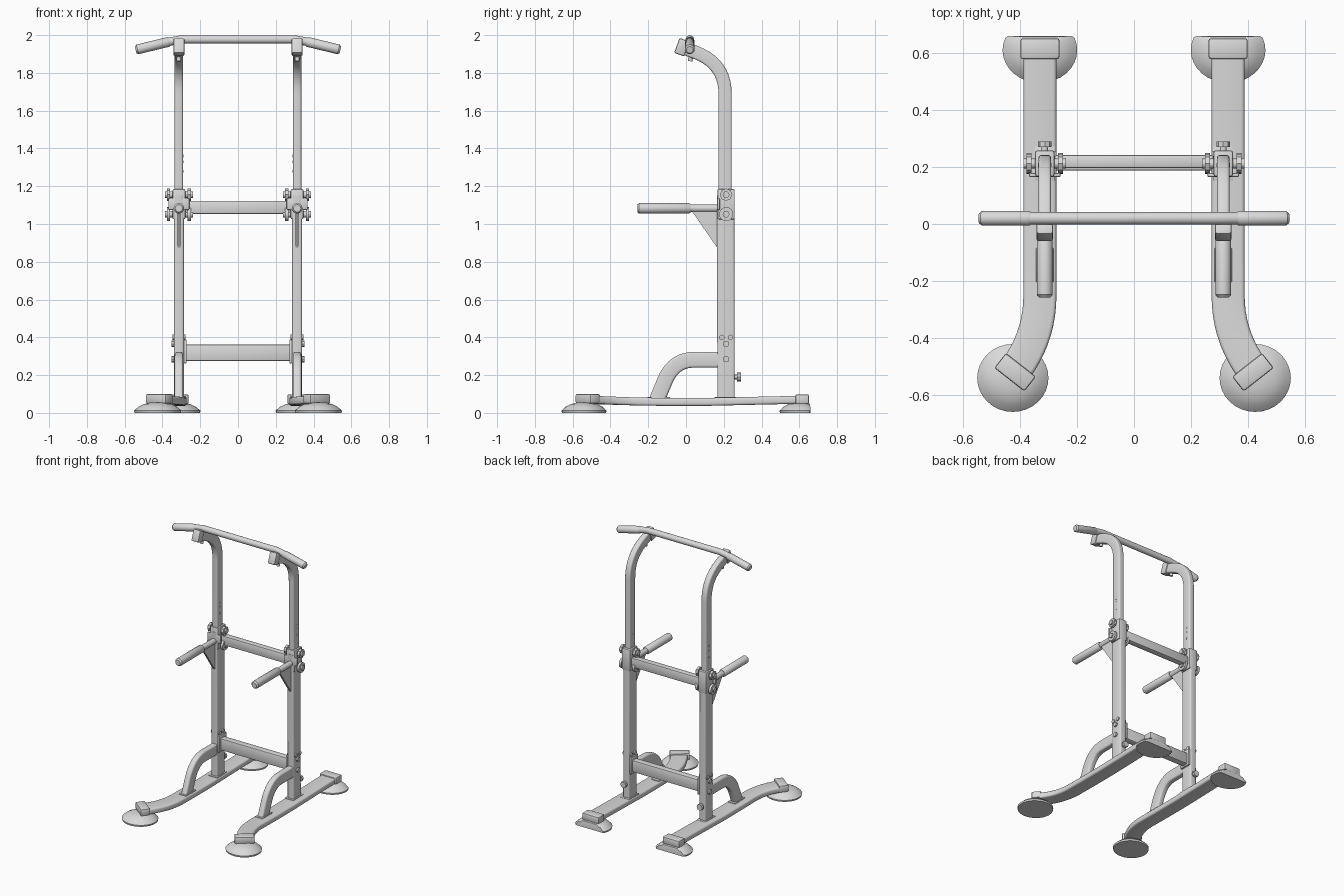
import bpy, bmesh, math
from mathutils import Vector, Matrix

if "Cube" in bpy.data.objects:
    bpy.data.objects.remove(bpy.data.objects["Cube"], do_unlink=True)

GREY = (0.7, 0.7, 0.7, 1)
mat = bpy.data.materials.new("light_grey_metal")
mat.use_nodes = True
mat.diffuse_color = GREY
mat.node_tree.nodes["Principled BSDF"].inputs["Base Color"].default_value = GREY
parts = []


def finish(name, bm):
    bmesh.ops.recalc_face_normals(bm, faces=bm.faces)
    me = bpy.data.meshes.new(name)
    bm.to_mesh(me)
    bm.free()
    me.materials.append(mat)
    ob = bpy.data.objects.new(name, me)
    bpy.context.collection.objects.link(ob)
    parts.append(ob)
    return ob


def rounded_rect(w, h, r, n=3):
    pts = []
    for k, (sx, sy) in enumerate([(1, 1), (-1, 1), (-1, -1), (1, -1)]):
        for i in range(n + 1):
            a = (k + i / n) * math.pi / 2
            pts.append((sx * (w / 2 - r) + r * math.cos(a),
                        sy * (h / 2 - r) + r * math.sin(a)))
    return pts


def circle(r, n=20):
    return [(r * math.cos(2 * math.pi * i / n), r * math.sin(2 * math.pi * i / n))
            for i in range(n)]


def bend(a, corner, b, n=10):
    """Smooth curve from a to b, pulled towards the corner."""
    a, c, b = Vector(a), Vector(corner), Vector(b)
    return [a * (1 - t) ** 2 + c * 2 * t * (1 - t) + b * t * t
            for t in (i / n for i in range(n + 1))]


def skin(bm, rings):
    loops = [[bm.verts.new(p) for p in ring] for ring in rings]
    n = len(loops[0])
    for lo, hi in zip(loops, loops[1:]):
        for i in range(n):
            bm.faces.new((lo[i], lo[(i + 1) % n], hi[(i + 1) % n], hi[i]))
    bm.faces.new(loops[0])
    bm.faces.new(loops[-1])


def sweep(name, path, profile, up):
    """Sweep a profile along a path; its second axis follows up."""
    path = [Vector(p) for p in path]
    rings = []
    for i, p in enumerate(path):
        t = (path[min(i + 1, len(path) - 1)] - path[max(i - 1, 0)]).normalized()
        u = t.cross(Vector(up)).normalized()
        v = u.cross(t)
        rings.append([p + u * a + v * b for a, b in profile])
    bm = bmesh.new()
    skin(bm, rings)
    return finish(name, bm)


def box(name, centre, size, rot=None, bevel=0.008):
    bm = bmesh.new()
    m = Matrix.Translation(centre) @ (rot or Matrix()) @ Matrix.Diagonal((*size, 1))
    bmesh.ops.create_cube(bm, size=1, matrix=m)
    bmesh.ops.bevel(bm, geom=bm.edges[:], offset=bevel, segments=2,
                    affect='EDGES', profile=0.5)
    return finish(name, bm)


def rod(name, a, b, r, n=20):
    up = (1, 0, 0) if abs(a[0] - b[0]) < 0.001 else (0, 1, 0)
    return sweep(name, [a, b], circle(r, n), up)


def grip(name, a, b, r):
    """Handle sleeve with rounded ends."""
    a, b = Vector(a), Vector(b)
    d = (b - a).normalized()
    up = Vector((1, 0, 0)) if abs(d.x) < 0.5 else Vector((0, 1, 0))
    u = d.cross(up)
    bm = bmesh.new()
    stations = [(a, 0.8), (a + d * 0.008, 1), (b - d * 0.01, 1), (b, 0.7)]
    skin(bm, [[p + (u * x + up * y) * k for x, y in circle(r)] for p, k in stations])
    return finish(name, bm)


def foot(name, x, y, rx, ry, y_max):
    """Flat-bottomed dome, cut straight at y_max."""
    bm = bmesh.new()
    steps = [(0.98, 0), (1, 0.012), (0.82, 0.032), (0.6, 0.046), (0.3, 0.055)]
    skin(bm, [[(x + rx * k * a, min(y + ry * k * b, y_max - 0.01 * (1 - k)), z)
               for a, b in circle(1, 32)] for k, z in steps])
    return finish(name, bm)


X = (1, 0, 0)
Z = (0, 0, 1)
for side, s in (("left", 1), ("right", -1)):
    ux = 0.313 * s
    rx = 0.33 * s

    # Floor rail, curving outwards at the front
    rail = [(rx, 0.63, 0.07), (rx, 0.45, 0.066), (rx, 0.1, 0.058), (rx, -0.1, 0.058)]
    rail += bend((rx, -0.25, 0.06), (rx, -0.41, 0.065), (0.435 * s, -0.535, 0.07))
    sweep(side + "_floor_rail", rail, rounded_rect(0.116, 0.042, 0.012), Z)
    box(side + "_rear_rail_cap", (rx, 0.615, 0.073), (0.137, 0.072, 0.05))
    turn = Matrix.Rotation(s * math.radians(38), 4, 'Z')
    box(side + "_front_rail_cap", (0.417 * s, -0.52, 0.075), (0.134, 0.066, 0.05), turn)
    foot(side + "_front_foot", 0.425 * s, -0.54, 0.125, 0.119, 1)
    foot(side + "_rear_foot", rx, 0.61, 0.131, 0.115, 0.66)

    # Upright: outer tube, and inner tube bent forwards at the top
    sweep(side + "_lower_upright", [(ux, 0.212, 0.07), (ux, 0.21, 1.15)],
          rounded_rect(0.092, 0.052, 0.01), X)
    top = [(ux, 0.207, 1.0)] + bend((ux, 0.207, 1.69), (ux, 0.207, 1.85), (ux, 0.05, 1.909))
    top.append((ux, -0.04, 1.943))
    sweep(side + "_upper_upright", top, rounded_rect(0.07, 0.044, 0.01), X)
    tilt = Matrix.Rotation(math.radians(-20), 4, 'X')
    box(side + "_upright_end_cap", (ux, -0.022, 1.936), (0.058, 0.056, 0.084), tilt)
    rod(side + "_bar_bolt", (ux, 0.03, 1.92), (ux, 0.022, 1.862), 0.012, 12)

    # Adjustment holes and tube bolts
    for i, z in enumerate((1.28, 1.33, 1.36)):
        rod(f"{side}_adjustment_hole_{i}", (ux - 0.0235, 0.207, z),
            (ux + 0.0235, 0.207, z), 0.007, 12)
    for i, y in enumerate((0.19, 0.235)):
        rod(f"{side}_tube_bolt_{i}", (ux - 0.034, y, 0.4), (ux + 0.034, y, 0.4), 0.014, 12)
    rod(side + "_height_pin", (ux, 0.25, 0.19), (ux, 0.272, 0.19), 0.012, 12)
    rod(side + "_height_pin_knob", (ux, 0.27, 0.19), (ux, 0.29, 0.19), 0.023, 8)

    # Curved brace between upright and rail
    brace = [(ux, 0.19, 0.281)] + bend((ux, 0.04, 0.281), (ux, -0.065, 0.281),
                                       (ux, -0.112, 0.17))
    brace.append((ux, -0.155, 0.065))
    sweep(side + "_brace", brace, rounded_rect(0.083, 0.045, 0.012), X)
    box(side + "_brace_foot_plate", (ux, -0.145, 0.081), (0.06, 0.12, 0.008), bevel=0.002)
    box(side + "_upright_foot_plate", (ux, 0.212, 0.081), (0.07, 0.12, 0.008), bevel=0.002)

    # Lower crossbar flange with bolts
    box(side + "_crossbar_flange", (0.279 * s, 0.212, 0.325), (0.014, 0.085, 0.125), bevel=0.003)
    for i, z in enumerate((0.285, 0.365)):
        rod(f"{side}_flange_bolt_{i}", (0.337 * s, 0.212, z), (0.352 * s, 0.212, z), 0.017, 8)

    # Clamp with two through knobs
    box(side + "_clamp", (ux, 0.212, 1.105), (0.068, 0.092, 0.16))
    for i, z in enumerate((1.052, 1.155)):
        rod(f"{side}_clamp_axle_{i}", (ux - 0.074, 0.212, z), (ux + 0.074, 0.212, z), 0.018, 12)
        for j, d in enumerate((-1, 1)):
            rod(f"{side}_clamp_knob_{i}_{j}", (ux + d * 0.046, 0.212, z),
                (ux + d * 0.064, 0.212, z), 0.037 - 0.004 * i, 16 - 8 * i)
    box(side + "_clamp_front_plate", (ux, 0.172, 1.105), (0.11, 0.014, 0.06), bevel=0.004)

    # Dip handle and its triangular gusset
    rod(side + "_dip_arm", (ux, 0.18, 1.083), (ux, 0.0, 1.083), 0.02)
    grip(side + "_dip_grip", (ux, 0.025, 1.083), (ux, -0.258, 1.083), 0.028)
    bm = bmesh.new()
    tri = [(0.03, 1.07), (0.175, 1.07), (0.175, 0.86)]
    skin(bm, [[(ux + d, y, z) for y, z in tri] for d in (-0.008, 0.008)])
    finish(side + "_dip_gusset", bm)

    # Sloping grip at the end of the pull-up bar
    grip(side + "_pull_up_grip", (0.36 * s, 0.02, 1.966), (0.542 * s, 0.02, 1.922), 0.026)

# Pull-up bar
bar = [(x, 0.02, z) for x, z in ((-0.5, 1.932), (-0.345, 1.969), (-0.3, 1.977),
                                 (0.3, 1.977), (0.345, 1.969), (0.5, 1.932))]
sweep("pull_up_bar", bar, circle(0.022), (0, 1, 0))

# Crossbars
box("middle_crossbar", (0, 0.219, 1.088), (0.56, 0.046, 0.07))
box("lower_crossbar", (0, 0.212, 0.318), (0.56, 0.05, 0.088))

# Shading
bpy.ops.object.select_all(action='DESELECT')
for ob in parts:
    ob.select_set(True)
bpy.context.view_layer.objects.active = parts[0]
bpy.ops.object.shade_smooth_by_angle(angle=math.radians(35))
